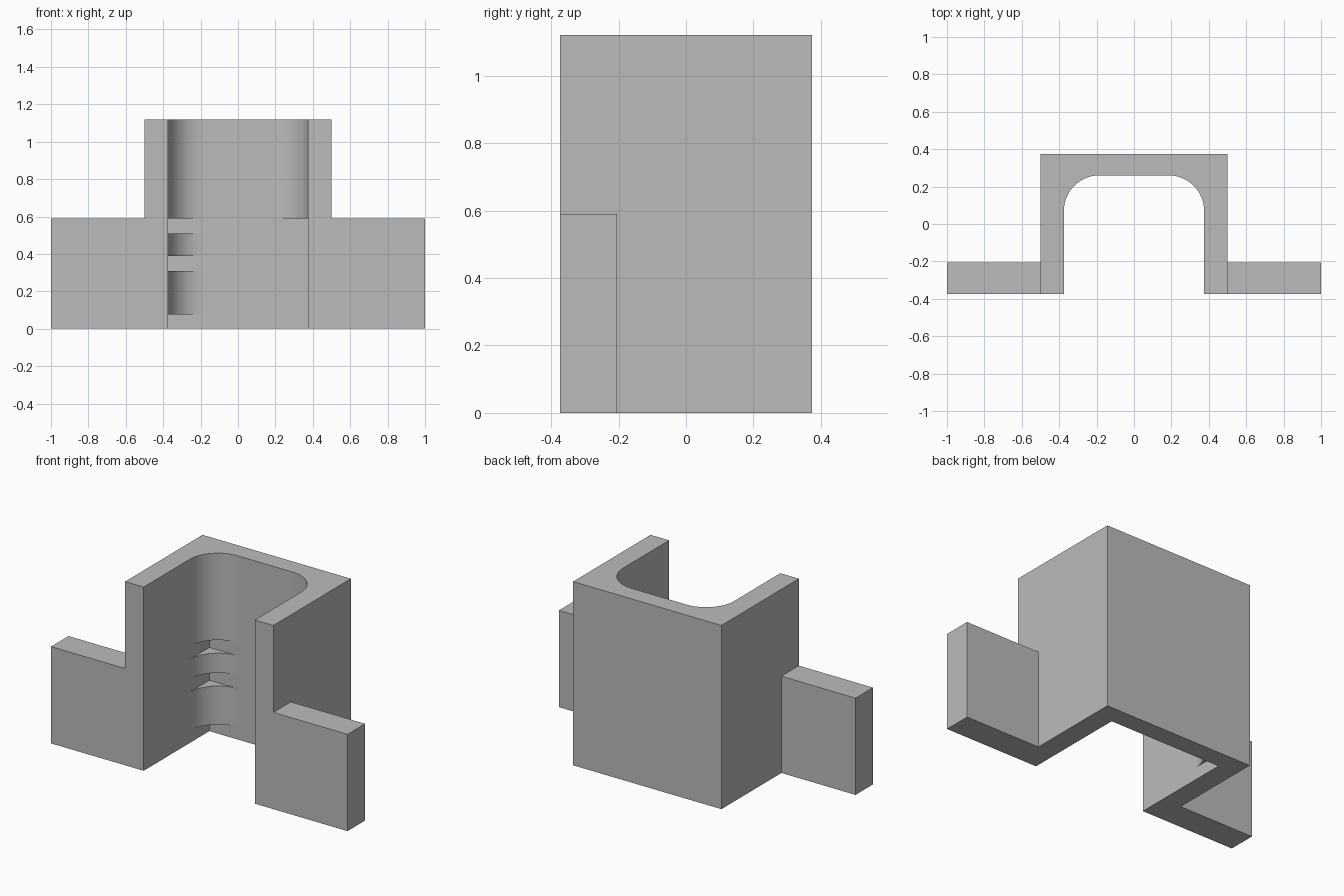
import bpy, bmesh
from math import cos, sin, pi

cube = bpy.data.objects.get("Cube")
if cube:
    bpy.data.objects.remove(cube, do_unlink=True)

# Single plain grey
grey = bpy.data.materials.new("plain_grey")
grey.use_nodes = True
color = (0.5, 0.5, 0.5, 1)
grey.diffuse_color = color
grey.node_tree.nodes["Principled BSDF"].inputs["Base Color"].default_value = color

HEIGHT = 1.12
WING_TOP = 0.59
OUT_X, IN_X = 0.5, 0.375
FRONT, BACK, IN_BACK = -0.373, 0.373, 0.26
RADIUS = 0.19


def prism(name, outline, bottom, top, smooth=False):
    """Extrude a plan outline between two heights."""
    bm = bmesh.new()
    face = bm.faces.new([bm.verts.new((x, y, bottom)) for x, y in outline])
    raised = bmesh.ops.extrude_face_region(bm, geom=[face])["geom"]
    verts = [v for v in raised if isinstance(v, bmesh.types.BMVert)]
    bmesh.ops.translate(bm, verts=verts, vec=(0, 0, top - bottom))
    bmesh.ops.recalc_face_normals(bm, faces=bm.faces)
    mesh = bpy.data.meshes.new(name)
    bm.to_mesh(mesh)
    bm.free()
    mesh.materials.append(grey)
    obj = bpy.data.objects.new(name, mesh)
    bpy.context.collection.objects.link(obj)
    if smooth:
        bpy.ops.object.select_all(action="DESELECT")
        obj.select_set(True)
        bpy.context.view_layer.objects.active = obj
        bpy.ops.object.shade_smooth_by_angle(angle=pi / 6)
    return obj


def corner_fillet(name, side, bottom, top):
    """Concave rounding in one inner corner of the channel."""
    cx, cy = IN_X - RADIUS, IN_BACK - RADIUS
    steps = 16
    outline = [(side * IN_X, IN_BACK)]
    for i in range(steps + 1):
        a = pi / 2 * i / steps
        outline.append((side * (cx + RADIUS * cos(a)), cy + RADIUS * sin(a)))
    prism(name, outline, bottom, top, smooth=True)


# U-shaped channel, open to the front
half = [(IN_X, IN_BACK), (IN_X, FRONT), (OUT_X, FRONT), (OUT_X, BACK)]
prism("channel", half + [(-x, y) for x, y in reversed(half)], 0, HEIGHT)

# Side wings flush with the channel front, and upper corner fillets
for label, side in (("left", 1), ("right", -1)):
    wing = [(side * x, y) for x, y in
            ((OUT_X, FRONT), (1, FRONT), (1, -0.205), (OUT_X, -0.205))]
    prism(label + "_wing", wing, 0, WING_TOP)
    corner_fillet(label + "_upper_fillet", side, WING_TOP, HEIGHT)

# Two extra fillet bands low in the right corner
corner_fillet("right_middle_band", -1, 0.39, 0.51)
corner_fillet("right_lower_band", -1, 0.075, 0.31)
